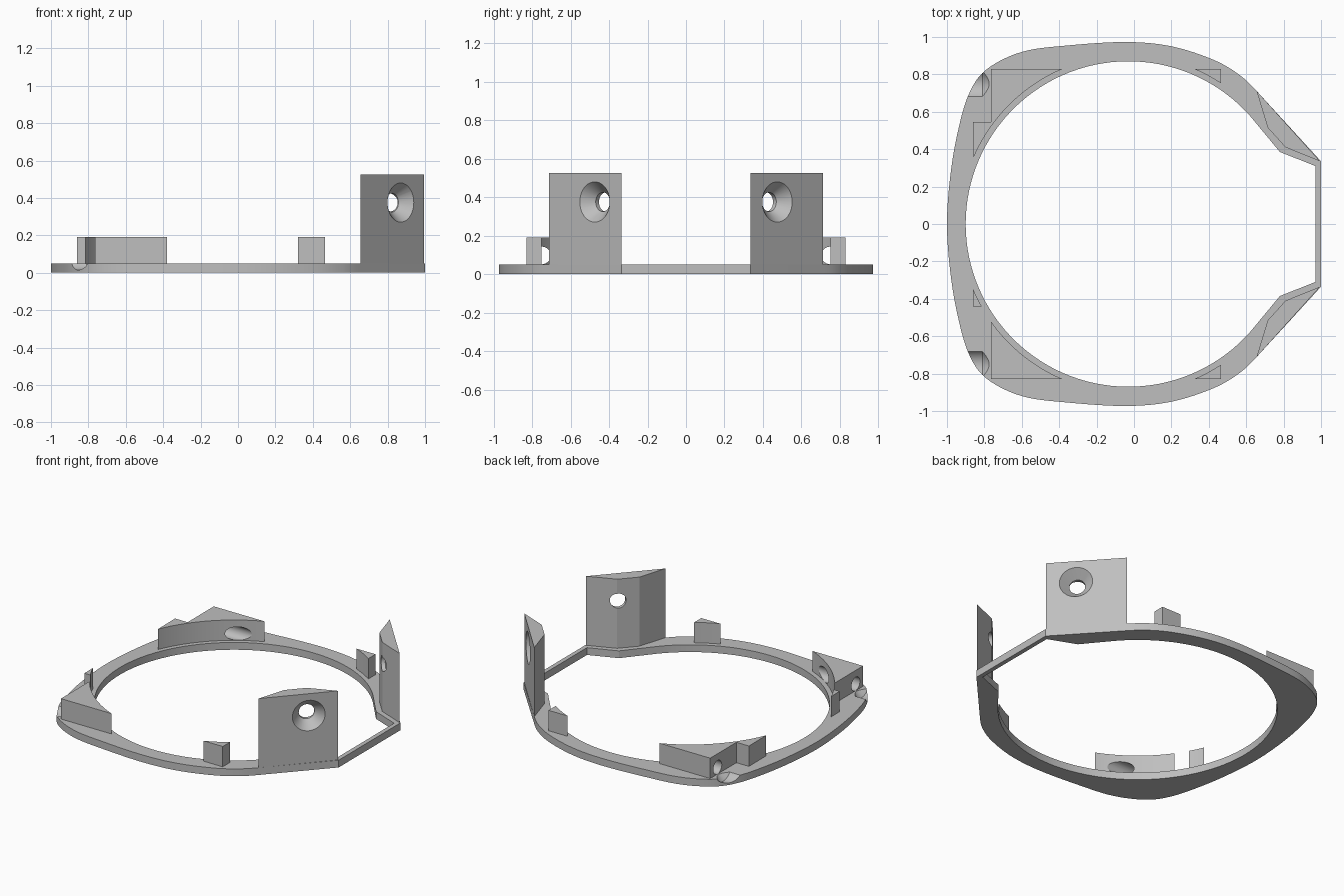
import bpy, bmesh, math
from mathutils import Vector

old = bpy.data.objects.get("Cube")
if old:
    bpy.data.objects.remove(old, do_unlink=True)

grey = bpy.data.materials.new("plain_grey")
grey.use_nodes = True
colour = (0.52, 0.52, 0.52, 1)
grey.diffuse_color = colour
grey.node_tree.nodes["Principled BSDF"].inputs["Base Color"].default_value = colour

CX = -0.03      # centre of the round opening
BASE = 0.05     # ring thickness


def finish(name, bm):
    bmesh.ops.recalc_face_normals(bm, faces=bm.faces)
    mesh = bpy.data.meshes.new(name)
    bm.to_mesh(mesh)
    bm.free()
    mesh.materials.append(grey)
    ob = bpy.data.objects.new(name, mesh)
    bpy.context.collection.objects.link(ob)
    return ob


def prism(name, outline, z0, z1):
    bm = bmesh.new()
    face = bm.faces.new([bm.verts.new((x, y, z0)) for x, y in outline])
    ext = bmesh.ops.extrude_face_region(bm, geom=[face])
    verts = [v for v in ext["geom"] if isinstance(v, bmesh.types.BMVert)]
    bmesh.ops.translate(bm, verts=verts, vec=(0, 0, z1 - z0))
    return finish(name, bm)


def lathe(name, profile, origin, axis, n=40):
    """Closed solid turned about an axis; profile is (distance, radius)."""
    axis = Vector(axis).normalized()
    up = Vector((0, 0, 1))
    side = axis.cross(up)
    bm = bmesh.new()
    rings = []
    for d, r in profile:
        c = Vector(origin) + axis * d
        angles = [2 * math.pi * i / n for i in range(n)]
        rings.append([bm.verts.new(c + r * (side * math.cos(a) + up * math.sin(a)))
                      for a in angles])
    for a, b in zip(rings, rings[1:]):
        for i in range(n):
            j = (i + 1) % n
            bm.faces.new((a[i], a[j], b[j], b[i]))
    bm.faces.new(rings[0])
    bm.faces.new(rings[-1])
    return finish(name, bm)


def cut(ob, cutter, keep=False):
    mod = ob.modifiers.new("cut", "BOOLEAN")
    mod.operation = "DIFFERENCE"
    mod.solver = "EXACT"
    mod.object = cutter
    bpy.context.view_layer.objects.active = ob
    bpy.ops.object.modifier_apply(modifier=mod.name)
    if not keep:
        bpy.data.objects.remove(cutter, do_unlink=True)


def arc(p, q, n=16):
    """Points on the circle about the opening centre, from p to q."""
    a, b = (math.atan2(y, x - CX) for x, y in (p, q))
    r = math.hypot(p[0] - CX, p[1])
    return [(CX + r * math.cos(a + (b - a) * i / n), r * math.sin(a + (b - a) * i / n))
            for i in range(n + 1)]


def spline(pts, steps=6):
    out = []
    for i in range(1, len(pts) - 2):
        p0, p1, p2, p3 = (Vector(p) for p in pts[i - 1:i + 3])
        for k in range(steps):
            t = k / steps
            out.append(tuple(0.5 * (2 * p1 + (p2 - p0) * t
                             + (2 * p0 - 5 * p1 + 4 * p2 - p3) * t * t
                             + (3 * p1 - p0 - 3 * p2 + p3) * t ** 3)))
    return out + [tuple(pts[-2])]


def flip(pts):
    return [(x, -y) for x, y in pts]


# Flat base ring
half = spline([(-0.983, -0.25), (-1, 0), (-0.983, 0.25), (-0.945, 0.48), (-0.885, 0.69),
               (-0.79, 0.825), (-0.6, 0.92), (-0.35, 0.955), (-0.04, 0.973), (0.2, 0.95),
               (0.42, 0.88), (0.56, 0.8), (0.655, 0.712), (0.73, 0.62)])
half += [(1, 0.335)]
ring = prism("base_ring", half + flip(half[:0:-1]), 0, BASE)
inner = arc((CX - 0.87, 0), (0.62, 0.578), 48) + [(0.78, 0.385), (0.97, 0.31)]
cut(ring, prism("opening", inner + flip(inner[:0:-1]), -0.1, 0.2))
parts = [ring]

tower_plan = [(0.655, 0.712), (0.715, 0.515), (0.81, 0.41), (0.995, 0.335)]
post_plan = arc((0.465, 0.752), (0.32, 0.83)) + [(0.465, 0.83)]
# The back block is one stepped piece, the front one is split in two
step_block = arc((-0.38, 0.83), (-0.86, 0.355), 24) + [
    (-0.86, 0.545), (-0.765, 0.545), (-0.765, 0.83)]
corner_block = arc((-0.38, 0.83), (-0.765, 0.52), 20) + [(-0.765, 0.83)]
small_block = arc((-0.815, 0.44), (-0.86, 0.345), 6) + [(-0.86, 0.44)]

for label, s in (("back", 1), ("front", -1)):
    def plan(pts):
        return [(x, s * y) for x, y in pts]

    # Upright bracket with a countersunk screw hole
    tower = prism(label + "_bracket", plan(tower_plan), BASE, 0.525)
    cut(tower, lathe("bracket_hole", [(-0.05, 0.105), (0, 0.105), (0.062, 0.05), (0.2, 0.05)],
                     (0.87, s * 0.474, 0.375), (-0.741, -s * 0.672, 0)))
    post = prism(label + "_post", plan(post_plan), BASE, 0.19)

    # Locating block with a horizontal screw hole that also notches the ring
    block = prism(label + "_block", plan(step_block if s > 0 else corner_block), BASE, 0.19)
    drill = lathe("block_hole", [(-0.2, 0.083), (0, 0.083), (0.037, 0.046), (0.4, 0.046)],
                  (-0.81, s * 0.75, 0.097), (1, 0, 0))
    cut(ring, drill, keep=True)
    cut(block, drill)
    parts += [tower, post, block]

parts.append(prism("front_small_block", flip(small_block), BASE, 0.19))

# Smooth curved walls, crisp edges
bpy.ops.object.select_all(action="DESELECT")
for ob in parts:
    ob.select_set(True)
bpy.context.view_layer.objects.active = ring
bpy.ops.object.shade_smooth_by_angle(angle=math.radians(25))
